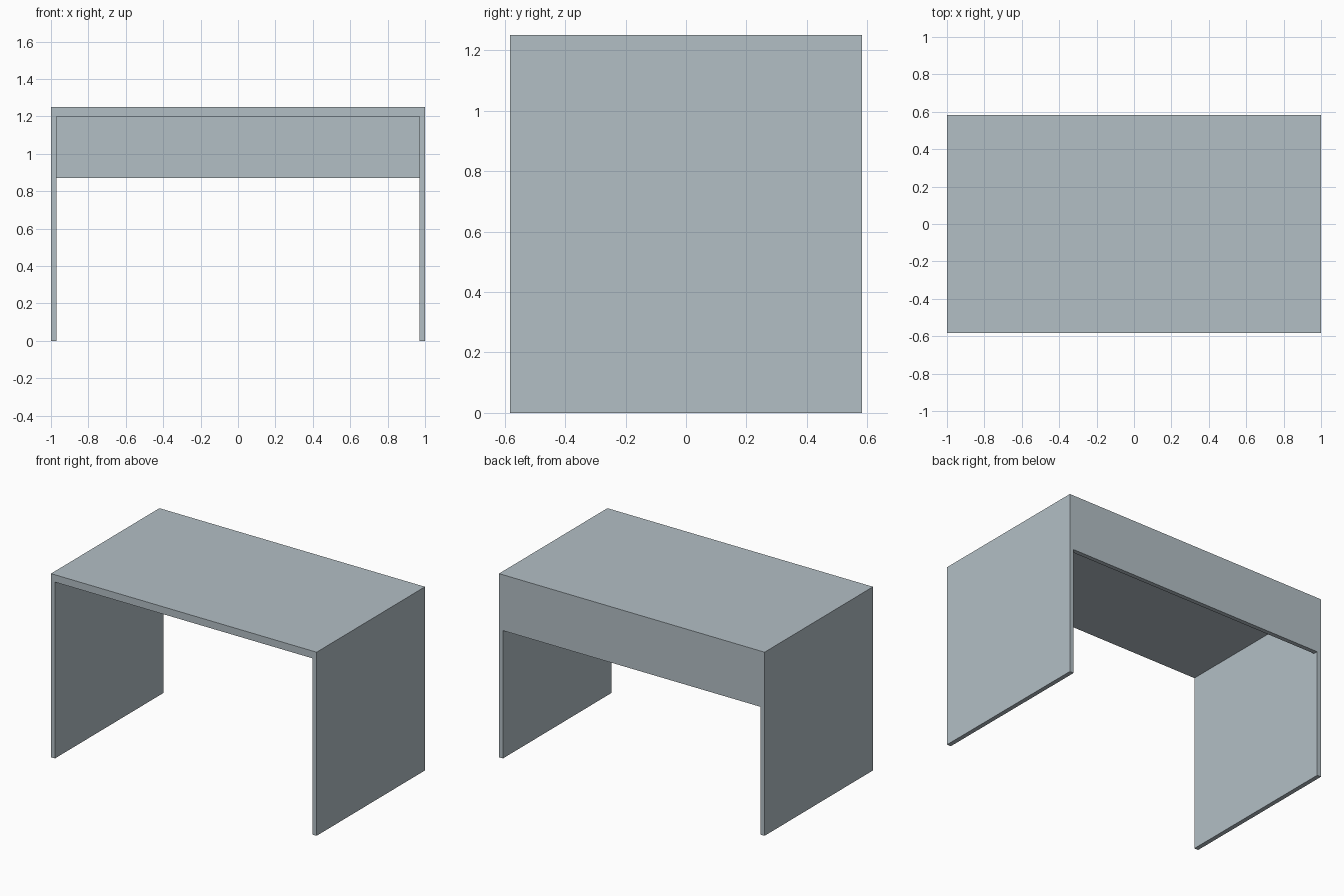
import bpy
import bmesh

cube = bpy.data.objects.get("Cube")
if cube:
    bpy.data.objects.remove(cube, do_unlink=True)

# Overall dimensions
HALF_W, HALF_D, HEIGHT = 1.0, 0.583, 1.25
SIDE_T, TOP_T, PANEL_T = 0.03, 0.05, 0.03
PANEL_BOTTOM = 0.87

# Single painted finish
paint = bpy.data.materials.new("blue_grey_paint")
paint.use_nodes = True
colour = (0.45, 0.52, 0.56, 1)
paint.diffuse_color = colour
bsdf = paint.node_tree.nodes["Principled BSDF"]
bsdf.inputs["Base Color"].default_value = colour
bsdf.inputs["Roughness"].default_value = 0.6


def extrude_profile(name, profile, y_front, y_back):
    """Extrude an x-z outline along y into a closed solid."""
    bm = bmesh.new()
    face = bm.faces.new([bm.verts.new((x, y_front, z)) for x, z in profile])
    result = bmesh.ops.extrude_face_region(bm, geom=[face], use_keep_orig=True)
    moved = [v for v in result["geom"] if isinstance(v, bmesh.types.BMVert)]
    bmesh.ops.translate(bm, verts=moved, vec=(0, y_back - y_front, 0))
    bmesh.ops.recalc_face_normals(bm, faces=bm.faces)
    mesh = bpy.data.meshes.new(name)
    bm.to_mesh(mesh)
    bm.free()
    mesh.materials.append(paint)
    obj = bpy.data.objects.new(name, mesh)
    bpy.context.collection.objects.link(obj)
    return obj


# Desk top and both side legs as one continuous board frame
inner, under = HALF_W - SIDE_T, HEIGHT - TOP_T
half = [(HALF_W, HEIGHT), (HALF_W, 0), (inner, 0), (inner, under)]
outline = half + [(-x, z) for x, z in reversed(half)]
extrude_profile("desk_top_and_legs", outline, -HALF_D, HALF_D)

# Back panel hanging under the top, flush with the rear edge
panel = [(-inner, PANEL_BOTTOM), (inner, PANEL_BOTTOM), (inner, under), (-inner, under)]
extrude_profile("back_panel", panel, HALF_D - PANEL_T, HALF_D)
